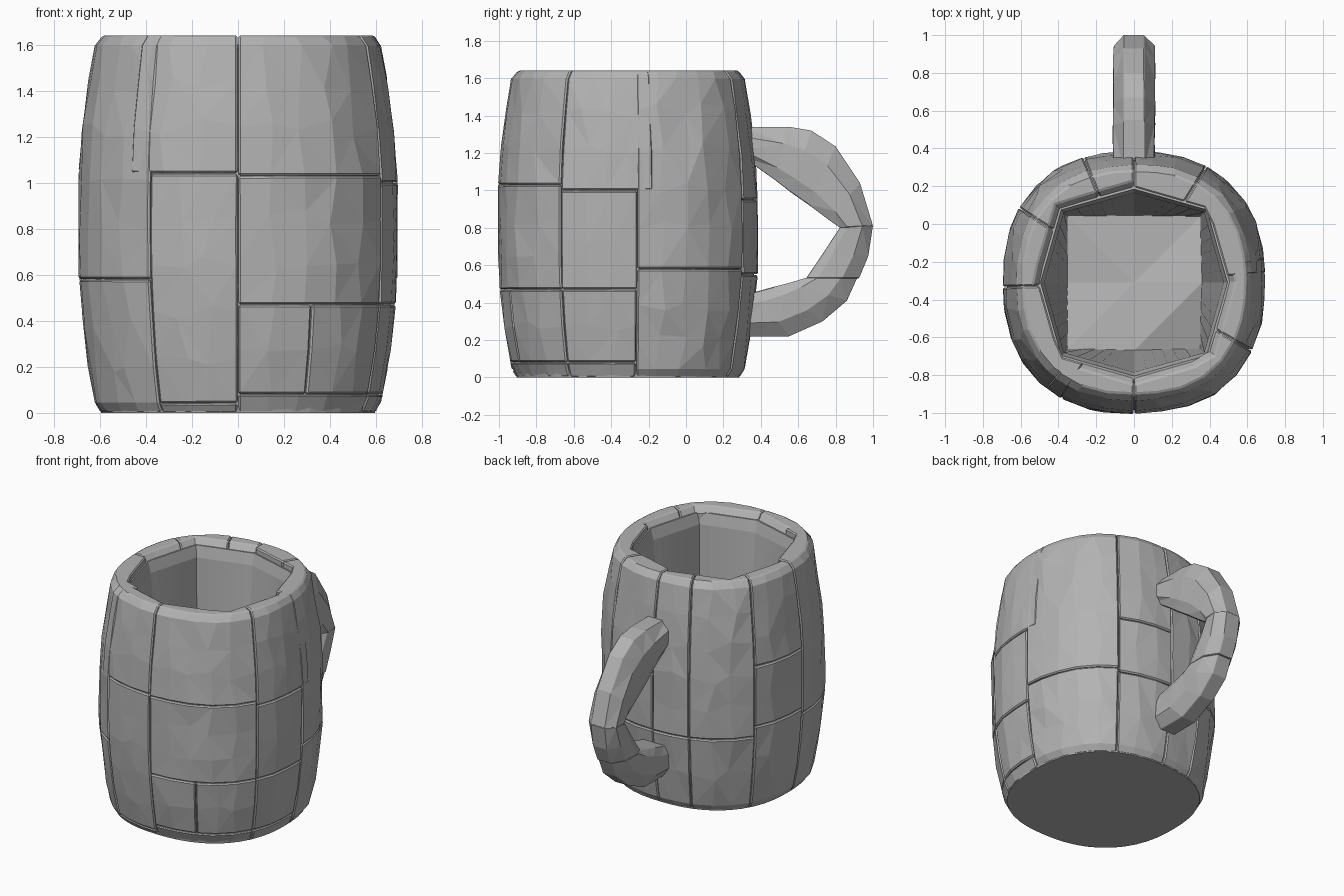
import bpy, bmesh, math, random
from mathutils import Vector

random.seed(4)
cube = bpy.data.objects.get("Cube")
if cube:
    bpy.data.objects.remove(cube)

CY = -0.31          # body axis
TOP = 1.64
PROFILE = [(0, .595), (.045, .625), (.3, .668), (.55, .694), (1.1, .694), (1.35, .665), (1.595, .625), (TOP, .59)]

stone = bpy.data.materials.new("grey_stone")
stone.use_nodes = True
stone.diffuse_color = (.45, .45, .45, 1)
stone.node_tree.nodes["Principled BSDF"].inputs["Base Color"].default_value = (.45, .45, .45, 1)


def finish(bm, name, bevel=0):
    bmesh.ops.recalc_face_normals(bm, faces=bm.faces)
    mesh = bpy.data.meshes.new(name)
    bm.to_mesh(mesh)
    bm.free()
    mesh.materials.append(stone)
    obj = bpy.data.objects.new(name, mesh)
    bpy.context.collection.objects.link(obj)
    if bevel:
        mod = obj.modifiers.new("worn_edges", "BEVEL")
        mod.width = bevel
        mod.segments = 1
        mod.limit_method = "ANGLE"
        mod.angle_limit = math.radians(50)


def radius(z):
    for (z0, r0), (z1, r1) in zip(PROFILE, PROFILE[1:]):
        if z <= z1:
            return r0 + (r1 - r0) * (z - z0) / (z1 - z0)
    return PROFILE[-1][1]


def polar(angle, r, z):
    # slightly squared circle
    c, s = math.cos(angle), math.sin(angle)
    r /= (abs(c) ** 2.35 + abs(s) ** 2.35) ** (1 / 2.35)
    return Vector((r * c, CY + r * s, z))


def eight_sided(angle, axis, corner, z):
    # point at this angle on an octagon with corners on the axes and diagonals
    k = math.floor(angle / (math.pi / 4))
    a, b = [Vector((math.cos(q * math.pi / 4), math.sin(q * math.pi / 4))) * (corner if q % 2 else axis)
            for q in (k, k + 1)]
    d = Vector((math.cos(angle), math.sin(angle)))
    cross = lambda u, v: u.x * v.y - u.y * v.x
    p = d * cross(a, b) / cross(d, b - a)
    return Vector((p.x, CY + p.y, z))


def loft(bm, rings, cap_start=False, cap_end=False):
    rows = [[bm.verts.new(p) for p in ring] for ring in rings]
    n = len(rows[0])
    for a, b in zip(rows, rows[1:]):
        for i in range(n):
            j = (i + 1) % n
            bm.faces.new((a[i], a[j], b[j], b[i]))
    if cap_start:
        bm.faces.new(rows[0])
    if cap_end:
        bm.faces.new(rows[-1])
    return rows


def wall_stone(name, a0, a1, z0, z1):
    # curved stone: each ring runs along the outside and back along the inside
    gap = .002
    a0, a1 = math.radians(a0) + gap * 1.5, math.radians(a1) - gap * 1.5
    z0, z1 = z0 + gap, z1 - (gap if z1 < TOP else 0)
    n = max(2, round((a1 - a0) / .2))
    count = max(1, round((z1 - z0) / .22))
    levels = [z0 + (z1 - z0) * k / count for k in range(count + 1)]
    if z0 == gap and z1 > .15:
        levels.insert(1, .045)
    if z1 == TOP:
        levels.insert(-1, 1.595)
    rings = []
    for k, z in enumerate(levels):
        outer, inner = [], []
        lip = .035 if z == TOP else 0
        for i in range(n + 1):
            a = a0 + (a1 - a0) * i / n
            inside = 0 < i < n and 0 < k < len(levels) - 1
            wob = .009 if inside else .004
            da = random.uniform(-.05, .05) if inside else 0
            dz = random.uniform(-.04, .04) if inside and .1 < z < 1.5 else 0
            outer.append(polar(a + da, radius(z) + random.uniform(-wob, wob * .5), z + dz))
            inner.append(eight_sided(a, .505 + lip, .555 + lip, z))
        rings.append(outer + inner[::-1])
    bm = bmesh.new()
    rows = loft(bm, rings)
    m = 2 * (n + 1)
    for row in (rows[0], rows[-1]):     # top and bottom strips
        for i in range(n):
            bm.faces.new([row[q] for q in (i, i + 1, m - 2 - i, m - 1 - i)])
    bmesh.ops.recalc_face_normals(bm, faces=bm.faces)
    # break the curved outside into irregular facets
    tall = [f for f in bm.faces if abs(f.normal.z) < .5 and f.calc_area() > .006
            and f.normal.dot(f.calc_center_median() - Vector((0, CY, 0))) > .4]
    bmesh.ops.triangulate(bm, faces=tall, quad_method="SHORT_EDGE")
    finish(bm, name, .008)


# Wall: stones as (start angle, end angle, course heights); overlaps fuse L-shaped stones
COLUMNS = [
    (270, 297, (.08, .47)), (297, 330, (.08, .47)), (270, 330, (0, .08)),
    (270, 330, (.47, 1.03, TOP)), (230, 270, (1.04, TOP)),
    (330, 364, (0, .08, .47, 1.0)), (330, 371, (1.0, TOP)),
    (4, 58, (0, .58, TOP)), (58, 90, (0, .55, .95, TOP)),
    (90, 112, (0, .55, TOP)), (112, 147, (0, .55, TOP)),
    (147, 182, (0, .62, 1.05, TOP)), (182, 238, (0, .58, TOP)),
    (238, 270, (0, .04, 1.04)),
]
for c, (a0, a1, cuts) in enumerate(COLUMNS):
    for k, (z0, z1) in enumerate(zip(cuts, cuts[1:])):
        wall_stone(f"wall_stone_{c + 1}_{k + 1}", a0, a1, z0, z1)

# Core: flat base, backing behind the joints, eight-sided tapering inside
ANGLES = [math.tau * (i + .001) / 48 for i in range(48)]
bm = bmesh.new()
core = [[polar(a, radius(z) - inset, z) for a in ANGLES]
        for z, inset in [(0, 0), (.05, .02), (.3, .02), (.55, .02), (1.1, .02), (1.35, .02), (1.585, .02)]]
core += [[eight_sided(a, axis, corner, z) for a in ANGLES]
         for axis, corner, z in [(.495, .545, 1.6), (.475, .525, 1.52), (.35, .495, .15)]]
loft(bm, core, cap_start=True, cap_end=True)
finish(bm, "mug_core")

# Uneven floor inside
bm = bmesh.new()
bmesh.ops.create_grid(bm, x_segments=2, y_segments=2, size=.36)
for v in bm.verts:
    v.co += Vector((0, CY, .22 + random.uniform(-.06, .06)))
bmesh.ops.triangulate(bm, faces=bm.faces)
finish(bm, "inside_floor")

# Handle: three stones, each station is outer (y, z) and inner (y, z)
SECTION = [(-.085, 0), (.085, 0), (.11, .22), (.11, .68), (.055, 1), (-.055, 1), (-.11, .68), (-.11, .22)]
HANDLE = {
    "handle_upper": [(.3, 1.34, .3, 1.18), (.55, 1.34, .47, 1.06), (.67, 1.32, .56, .99),
                     (.8, 1.235, .66, .92), (.93, 1.04, .76, .845), (1.0, .81, .825, .8)],
    "handle_middle": [(1.0, .815, .825, .805), (.975, .65, .73, .66), (.925, .53, .642, .53)],
    "handle_lower": [(.915, .532, .64, .532), (.86, .41, .55, .505), (.73, .3, .47, .485),
                     (.55, .22, .38, .46), (.3, .22, .3, .44)],
}
for name, stations in HANDLE.items():
    bm = bmesh.new()
    rings = []
    for oy, oz, iy, iz in stations:
        rings.append([Vector((x * random.uniform(.96, 1.03), iy + (oy - iy) * t, iz + (oz - iz) * t))
                      for x, t in SECTION])
    loft(bm, rings, True, True)
    bmesh.ops.triangulate(bm, faces=[f for f in bm.faces if len(f.verts) == 4])
    finish(bm, name, .004)
